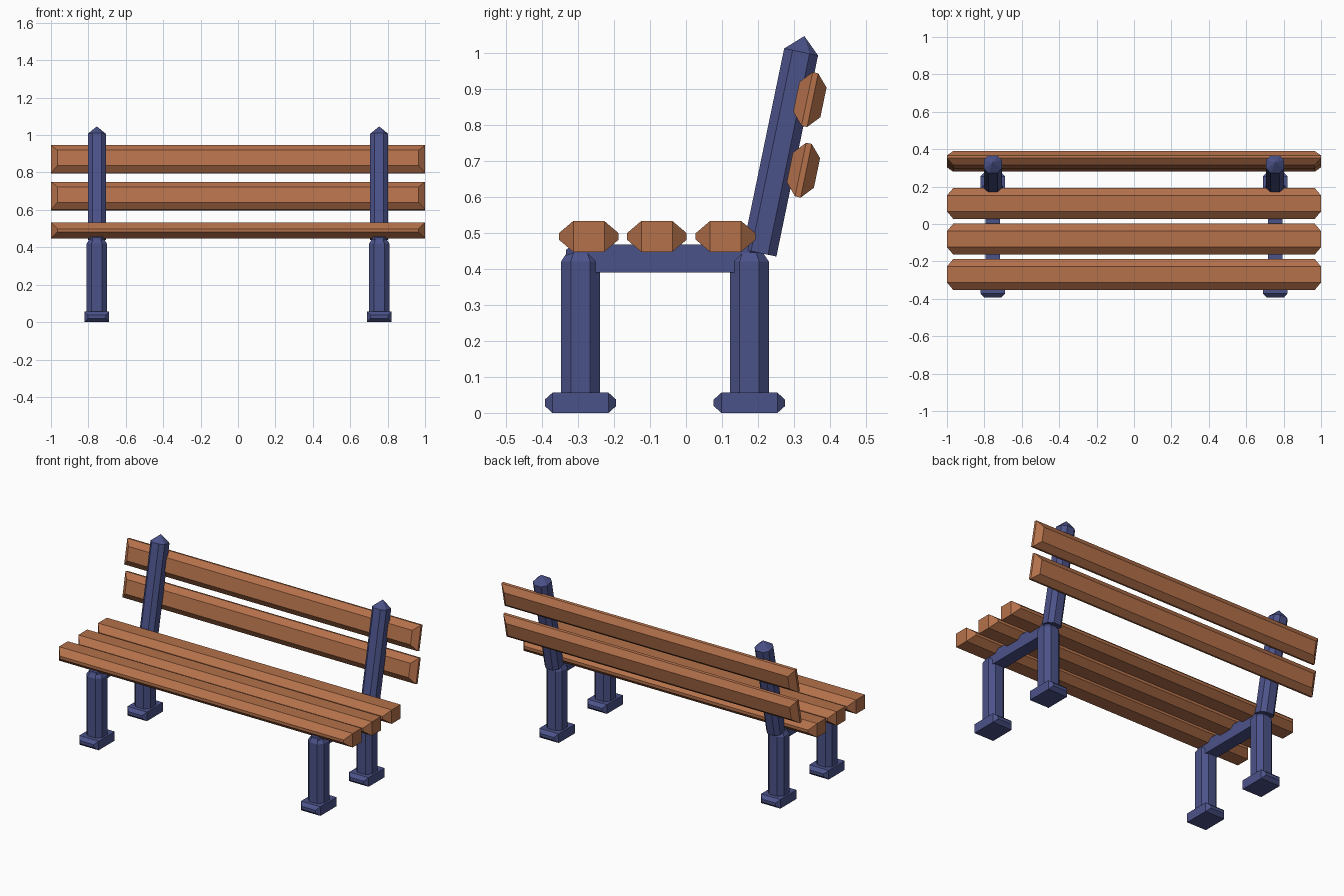
import bpy, bmesh, math
from mathutils import Matrix, Vector

if "Cube" in bpy.data.objects:
    bpy.data.objects.remove(bpy.data.objects["Cube"])


def material(name, rgb):
    m = bpy.data.materials.new(name)
    m.diffuse_color = (*rgb, 1)
    m.use_nodes = True
    m.node_tree.nodes["Principled BSDF"].inputs["Base Color"].default_value = m.diffuse_color
    return m


WOOD = material("warm_wood", (0.456, 0.165, 0.07))
METAL = material("blue_metal", (0.071, 0.085, 0.25))
LEAN = math.radians(11.7)


def loft(name, rings, mat, loc, tilt=0.0):
    """Skin a stack of equal-sized rings, cap both ends, then place it."""
    bm = bmesh.new()
    loops = [[bm.verts.new(p) for p in ring] for ring in rings]
    for a, b in zip(loops, loops[1:]):
        n = len(a)
        for i in range(n):
            bm.faces.new((a[i], a[(i + 1) % n], b[(i + 1) % n], b[i]))
    bm.faces.new(loops[0][::-1])
    bm.faces.new(loops[-1])
    bmesh.ops.remove_doubles(bm, verts=bm.verts, dist=0.0005)
    bmesh.ops.recalc_face_normals(bm, faces=bm.faces)
    mesh = bpy.data.meshes.new(name)
    bm.to_mesh(mesh)
    bm.free()
    mesh.materials.append(mat)
    ob = bpy.data.objects.new(name, mesh)
    ob.matrix_world = Matrix.Translation(Vector(loc)) @ Matrix.Rotation(-tilt, 4, 'X')
    bpy.context.collection.objects.link(ob)
    return ob


def plank(name, hx, hz, core, depth, inset, mat, loc, tilt=0.0):
    """Board whose front and back faces are raised and inset."""
    def ring(y, i):
        x, z = hx - i, hz - i
        return [(-x, y, -z), (x, y, -z), (x, y, z), (-x, y, z)]
    rings = [ring(-depth, inset), ring(-core, 0), ring(core, 0), ring(depth, inset)]
    return loft(name, rings, mat, loc, tilt)


def post(name, sections, mat, loc, tilt=0.0):
    """Square post with cut corners; sections are (height, half width)."""
    def ring(z, r):
        c = r * 0.5
        return [(c, -r, z), (r, -c, z), (r, c, z), (c, r, z),
                (-c, r, z), (-r, c, z), (-r, -c, z), (-c, -r, z)]
    return loft(name, [ring(z, r) for z, r in sections], mat, loc, tilt)


# Seat boards
for i, y in enumerate((-0.27, -0.081, 0.11)):
    plank(f"seat_board_{i + 1}", 1.0, 0.043, 0.043, 0.083, 0.034, WOOD, (0, y, 0.49))

# Leaning back boards
for name, y, z in (("lower_back_board", 0.326, 0.674), ("upper_back_board", 0.344, 0.87)):
    plank(name, 1.0, 0.076, 0.008, 0.0385, 0.034, WOOD, (0, y, z), LEAN)

# Metal frame on each side
for side, x in (("left", -0.755), ("right", 0.755)):
    for end, y in (("front", -0.293), ("rear", 0.176)):
        # Foot and leg
        plank(f"{side}_{end}_foot", 0.066, 0.028, 0.078, 0.099, 0.019, METAL,
              (x, y, 0.028))
        post(f"{side}_{end}_leg", [(0.03, 0.054), (0.42, 0.054), (0.445, 0.038)],
             METAL, (x, y, 0))
    # Rail under the seat, with chamfered ends
    rail = plank(f"{side}_seat_rail", 0.039, 0.039, 0.245, 0.266, 0.015, METAL,
                 (x, -0.067, 0.429))
    # Leaning back post with pointed top
    post(f"{side}_back_post", [(0, 0.048), (0.57, 0.048), (0.615, 0.0)],
         METAL, (x, 0.204, 0.444), LEAN)
